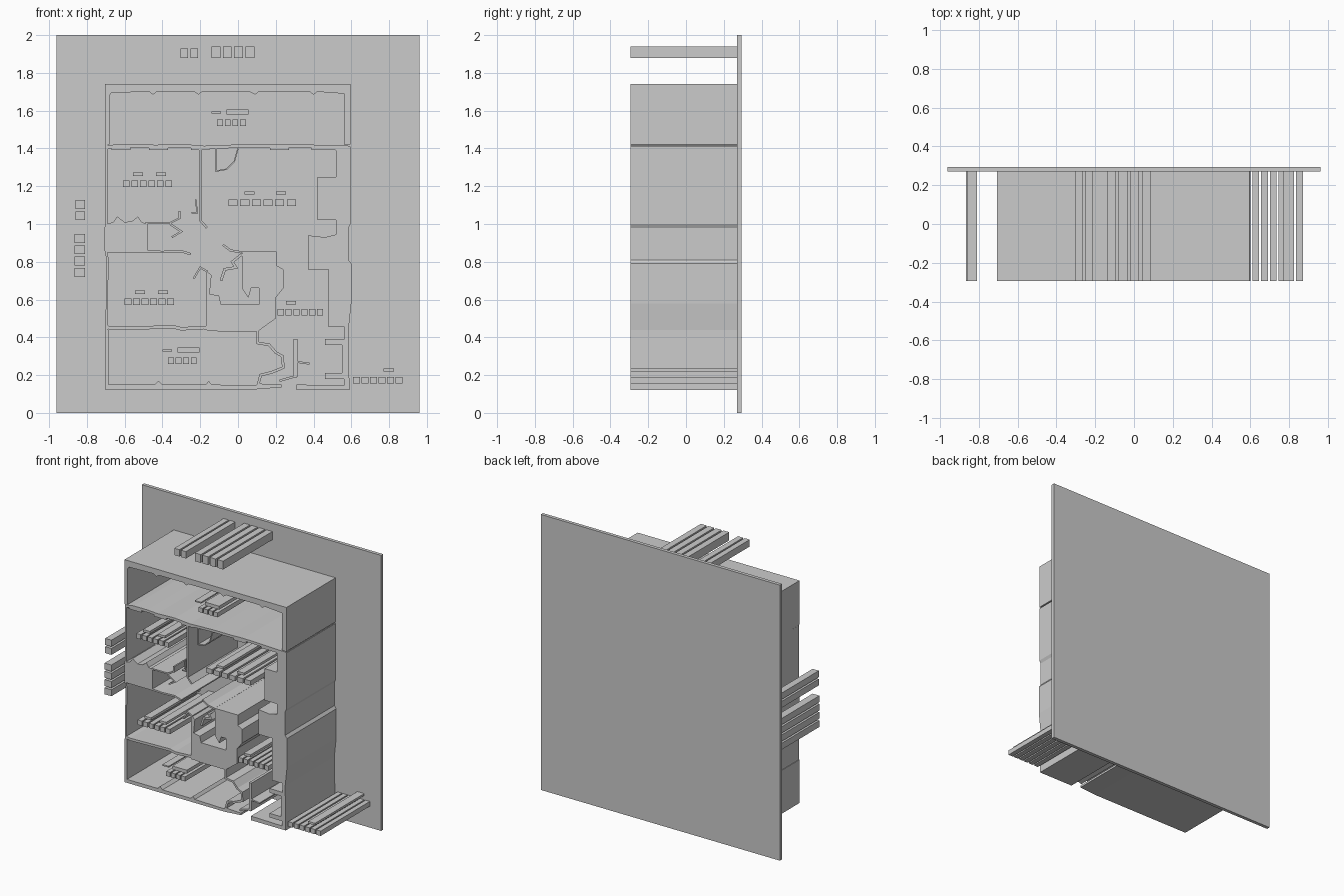
import bpy, bmesh
from mathutils import Vector

FRONT, BACK = -0.295, 0.27      # wall depth range
PLATE_BACK = 0.295


def slab(name, outline, y0=FRONT, y1=BACK):
    """Extrude a front-view (x, z) outline along y."""
    bm = bmesh.new()
    face = bm.faces.new([bm.verts.new((x, y0, z)) for x, z in outline])
    res = bmesh.ops.extrude_face_region(bm, geom=[face])
    moved = [v for v in res["geom"] if isinstance(v, bmesh.types.BMVert)]
    bmesh.ops.translate(bm, verts=moved, vec=(0, y1 - y0, 0))
    bmesh.ops.recalc_face_normals(bm, faces=bm.faces)
    mesh = bpy.data.meshes.new(name)
    bm.to_mesh(mesh)
    bm.free()
    ob = bpy.data.objects.new(name, mesh)
    bpy.context.collection.objects.link(ob)
    return ob


def block(name, x0, x1, z0, z1, y0=FRONT, y1=BACK):
    return slab(name, [(x0, z0), (x1, z0), (x1, z1), (x0, z1)], y0, y1)


def wall(name, path, width=0.012):
    """Ribbon of constant width with mitred corners along a path."""
    p = [Vector(q) for q in path]
    left, right = [], []
    for i, q in enumerate(p):
        a = (q - p[i - 1]).normalized() if i else (p[1] - q).normalized()
        b = (p[i + 1] - q).normalized() if i < len(p) - 1 else a
        na, nb = Vector((-a.y, a.x)), Vector((-b.y, b.x))
        m = (na + nb).normalized()
        off = m * (width / 2 / max(m.dot(na), 0.5))
        left.append(q + off)
        right.append(q - off)
    return slab(name, [tuple(v) for v in left + right[::-1]])


def ribs(name, x0, x1, z0, z1, count, upright=True):
    """Row of plain bars standing in for a marker strip."""
    lo, hi = (x0, x1) if upright else (z0, z1)
    step = (hi - lo) / count
    for i in range(count):
        a = lo + i * step
        b = a + step * 0.78
        if upright:
            block(f"{name}_{i + 1}", a, b, z0, z1)
        else:
            block(f"{name}_{i + 1}", x0, x1, a, b)


# Backing plate
block("back_plate", -0.96, 0.96, 0, 2, BACK, PLATE_BACK)

# Upper porch shell
slab("upper_porch_shell", [
    (-0.705, 1.42), (-0.705, 1.74), (0.595, 1.74), (0.595, 1.42),
    (0.56, 1.42), (0.56, 1.69), (0.42, 1.70), (0.40, 1.685), (0.38, 1.70),
    (0.11, 1.70), (0.09, 1.685), (0.06, 1.70), (-0.19, 1.70), (-0.21, 1.685),
    (-0.23, 1.70), (-0.43, 1.70), (-0.45, 1.685), (-0.47, 1.70),
    (-0.67, 1.695), (-0.68, 1.68), (-0.68, 1.42)])
wall("upper_cross_wall", [
    (-0.70, 1.405), (-0.63, 1.415), (-0.52, 1.415), (-0.44, 1.41),
    (-0.30, 1.415), (-0.18, 1.405), (0.0, 1.412), (0.15, 1.412),
    (0.25, 1.415), (0.42, 1.41), (0.59, 1.405)], 0.018)
for i, x in enumerate((-0.62, -0.42, -0.2, 0.22, 0.44)):
    block(f"window_sill_{i + 1}", x - 0.05, x + 0.05, 1.392, 1.41)

# Left outer wall and bedroom walls
wall("left_wall", [(-0.695, 1.42), (-0.695, 1.02), (-0.70, 0.98),
                   (-0.70, 0.86), (-0.692, 0.82), (-0.695, 0.44)])
wall("upper_bedroom_divider", [(-0.20, 1.41), (-0.20, 1.02), (-0.165, 0.98)])
wall("upper_bedroom_jamb", [(-0.225, 1.13), (-0.215, 1.06), (-0.245, 1.06)], 0.008)

# Solid closet between the bedrooms
slab("left_closet", [
    (-0.70, 0.85), (-0.48, 0.85), (-0.48, 1.0), (-0.51, 1.01), (-0.53, 1.04),
    (-0.56, 1.015), (-0.60, 1.01), (-0.64, 1.04), (-0.66, 1.01), (-0.70, 1.0)])
wall("hall_upper_wall", [(-0.49, 1.005), (-0.36, 1.005), (-0.31, 1.03),
                         (-0.31, 1.07)], 0.010)
wall("hall_door", [(-0.36, 1.0), (-0.30, 0.96), (-0.35, 0.93)], 0.010)
wall("hall_lower_wall", [(-0.50, 0.856), (-0.40, 0.852), (-0.30, 0.856),
                         (-0.25, 0.84)])
wall("lower_bedroom_divider", [(-0.165, 0.44), (-0.165, 0.75),
                               (-0.20, 0.77), (-0.235, 0.71)], 0.010)

# Solid bathroom core with a tub-shaped opening
slab("bathroom_core", [
    (-0.165, 0.435), (0.11, 0.435), (0.20, 0.50), (0.20, 0.61), (0.24, 0.66),
    (0.24, 0.76), (0.205, 0.78), (0.205, 0.855), (0.02, 0.855), (0.02, 0.66),
    (0.055, 0.61), (0.07, 0.66), (0.11, 0.66), (0.11, 0.575), (-0.09, 0.575),
    (-0.10, 0.62), (-0.15, 0.63), (-0.14, 0.73), (-0.165, 0.75)])
wall("bathroom_upper_door", [(0.02, 0.85), (-0.04, 0.86), (-0.08, 0.89)], 0.012)
wall("bathroom_inner_door", [(0.02, 0.84), (-0.03, 0.80), (-0.01, 0.77),
                             (-0.07, 0.76), (-0.09, 0.70)], 0.014)

# Living room door and solid right-hand cabinetry
wall("living_door", [(-0.115, 1.40), (-0.115, 1.28), (-0.06, 1.29),
                     (-0.02, 1.33), (0.0, 1.40)], 0.007)
slab("right_cabinets", [
    (0.595, 1.41), (0.49, 1.405), (0.49, 1.395), (0.52, 1.39), (0.52, 1.25),
    (0.42, 1.25), (0.42, 1.02), (0.52, 1.02), (0.52, 0.945), (0.46, 0.93),
    (0.37, 0.94), (0.37, 0.76), (0.48, 0.76), (0.48, 0.455), (0.565, 0.455),
    (0.565, 0.39), (0.46, 0.39), (0.46, 0.36), (0.55, 0.36), (0.55, 0.21),
    (0.46, 0.21), (0.46, 0.18), (0.56, 0.18), (0.56, 0.145), (0.31, 0.15),
    (0.31, 0.12), (0.59, 0.12), (0.585, 0.44), (0.60, 0.58), (0.60, 0.79),
    (0.585, 0.81), (0.585, 0.98), (0.595, 1.0)])

# Lower porch walls
wall("lower_cross_wall", [(-0.70, 0.455), (-0.66, 0.447), (-0.34, 0.455),
                          (-0.30, 0.445), (-0.18, 0.452), (-0.10, 0.44), (0.11, 0.44)], 0.018)
slab("lower_porch_shell", [
    (-0.705, 0.44), (-0.705, 0.125), (0.10, 0.125), (0.23, 0.135), (0.23, 0.15),
    (0.11, 0.155), (0.09, 0.145), (-0.14, 0.15), (-0.155, 0.17), (-0.17, 0.15),
    (-0.40, 0.15), (-0.42, 0.17), (-0.44, 0.15), (-0.685, 0.15), (-0.685, 0.44)])
wall("entry_side_wall", [(0.105, 0.45), (0.105, 0.37), (0.165, 0.36),
                         (0.20, 0.32), (0.235, 0.30), (0.24, 0.24),
                         (0.18, 0.215), (0.12, 0.20), (0.105, 0.145)], 0.014)
block("entry_post", 0.295, 0.315, 0.19, 0.39)
wall("entry_door", [(0.31, 0.27), (0.38, 0.26)], 0.010)
wall("entry_step", [(0.22, 0.17), (0.29, 0.19), (0.31, 0.19)], 0.012)

# Plain rib clusters outside the plan
ribs("top_rib_left", -0.305, -0.20, 1.88, 1.93, 2)
ribs("top_rib_right", -0.14, 0.10, 1.88, 1.94, 4)
ribs("side_rib_low", -0.865, -0.81, 0.72, 0.96, 4, False)
ribs("side_rib_high", -0.86, -0.81, 1.02, 1.14, 2, False)
ribs("corner_rib", 0.61, 0.88, 0.155, 0.19, 6)
block("corner_rib_cap", 0.77, 0.825, 0.22, 0.235)

# Plain rib clusters inside the rooms: start x, end x, base z
for room, x0, x1, z in (("upper_bedroom", -0.61, -0.34, 1.195),
                        ("lower_bedroom", -0.60, -0.33, 0.57),
                        ("living_room", -0.05, 0.32, 1.095),
                        ("kitchen", 0.21, 0.46, 0.515)):
    ribs(room + "_rib", x0, x1, z, z + 0.035, 6)
    mid, q = (x0 + x1) / 2, (x1 - x0) * 0.25
    caps = (mid - 0.055,) if room == "kitchen" else (mid - q * 0.8, mid + q)
    for i, c in enumerate(caps):
        block(f"{room}_cap_{i + 1}", c - 0.027, c + 0.027, z + 0.06, z + 0.078)
for room, x, z in (("upper_porch", -0.11, 1.52), ("lower_porch", -0.37, 0.26)):
    ribs(room + "_rib", x, x + 0.16, z, z + 0.033, 4)
    block(room + "_cap_long", x + 0.05, x + 0.165, z + 0.06, z + 0.085)
    block(room + "_cap_short", x - 0.03, x + 0.02, z + 0.065, z + 0.075)
